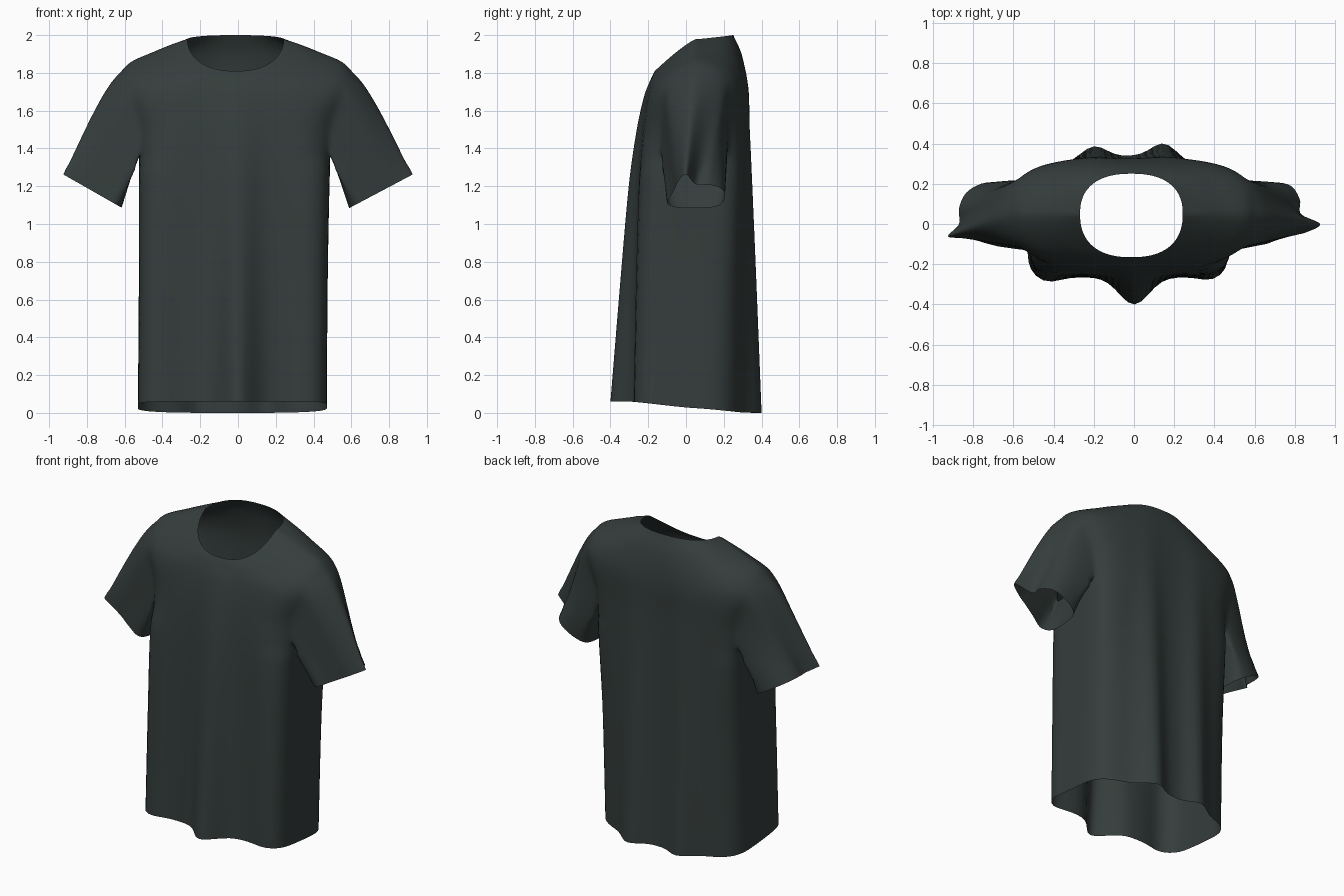
import bpy, bmesh, math
from mathutils import Vector

if "Cube" in bpy.data.objects:
    bpy.data.objects.remove(bpy.data.objects["Cube"])

NT, SUB = 96, 8          # columns around, rows between key rings
HALF = 9                 # armhole half width in columns
YC = 0.05


def cr(p0, p1, p2, p3, t):
    return 0.5 * (2 * p1 + (p2 - p0) * t + (2 * p0 - 5 * p1 + 4 * p2 - p3) * t * t
                  + (3 * p1 - p0 - 3 * p2 + p3) * t ** 3)


def bump(x, c, w):
    return math.exp(-((x - c) / w) ** 2)


# Key rings: centre x, half width, front y, back y, z front/side/back,
# squareness front/back, fold depth
KEYS = [
    (-.030, .500, -.265, .315, .06, .025, .00, 8, 3.2, 1.0),
    (-.025, .500, -.260, .315, .70, .70, .70, 7, 3.8, .65),
    (-.020, .505, -.250, .315, 1.20, 1.22, 1.20, 6, 5, .40),
    (-.015, .515, -.235, .318, 1.48, 1.53, 1.50, 4, 5, .22),
    (-.008, .605, -.210, .322, 1.67, 1.81, 1.72, 3, 3.4, .10),
    (-.010, .440, -.187, .297, 1.765, 1.912, 1.89, 2.5, 2.5, .0),
    (-.013, .255, -.165, .250, 1.81, 1.978, 2.00, 2.4, 2.4, .0),
]


def ring_point(key, k):
    xc, xr, yf, yb, zf, zs, zb, ef, eb, fold = key
    t = 2 * math.pi * k / NT
    c, s = math.cos(t), math.sin(t)
    e = ef if s < 0 else eb
    r = (abs(c) ** e + abs(s) ** e) ** (-1 / e)
    c, s = c * r, s * r
    x = xc + xr * c
    w = fold * abs(s) ** 3
    if s < 0:
        y = YC + (YC - yf) * s
        y -= w * (.135 * bump(x, 0, .105) + .03 * bump(x, -.44, .09) + .022 * bump(x, .39, .08))
    else:
        y = YC + (yb - YC) * s
        y += w * (.09 * bump(x, .15, .095) + .075 * bump(x, -.2, .095) + .02 * bump(x, -.02, .1))
    z = zs + ((zf if s < 0 else zb) - zs) * abs(s) ** 1.2
    return Vector((x, y, z))


bm = bmesh.new()

# Torso: smooth loft through the key rings
rows = []
n = len(KEYS)
for i in range(n - 1):
    for j in range(SUB + (i == n - 2)):
        row = []
        for k in range(NT):
            p = [ring_point(KEYS[min(max(q, 0), n - 1)], k) for q in (i - 1, i, i + 1, i + 2)]
            row.append(bm.verts.new(cr(*p, j / SUB)))
        rows.append(row)

R0, R1 = 2 * SUB + 4, 4 * SUB    # armhole bottom and top rows


def in_armhole(r, k):
    return R0 <= r < R1 and any(-HALF <= d < HALF for d in (k, k - NT, k - NT // 2))


for r in range(len(rows) - 1):
    for k in range(NT):
        if not in_armhole(r, k):
            k2 = (k + 1) % NT
            bm.faces.new((rows[r][k], rows[r][k2], rows[r + 1][k2], rows[r + 1][k]))

# Sleeves: loft from each armhole edge to a creased cuff (under, back, tip, front)
RIGHT = [(.59, .06), (.61, .17), (.69, .205), (.78, .19), (.825, .12), (.83, .05),
         (.925, 0), (.86, -.04), (.78, -.06), (.71, -.08), (.64, -.10), (.595, -.05)]
LEFT = [(-.62, .08), (-.65, .19), (-.74, .205), (-.83, .16), (-.87, .08), (-.87, 0),
        (-.925, -.06), (-.86, -.07), (-.79, -.08), (-.72, -.10), (-.65, -.11), (-.62, -.05)]


def sleeve(k0, side, cuff, x0, z0, slope):
    col = lambda d: (k0 + side * d) % NT
    loop = [rows[R0][col(d)] for d in range(0, HALF)]
    loop += [rows[r][col(HALF)] for r in range(R0, R1)]
    loop += [rows[R1][col(d)] for d in range(HALF, -HALF, -1)]
    loop += [rows[r][col(-HALF)] for r in range(R1, R0, -1)]
    loop += [rows[R0][col(d)] for d in range(-HALF, 0)]
    m = len(loop)
    dist = [0.0]
    for i in range(m):
        dist.append(dist[-1] + (loop[(i + 1) % m].co - loop[i].co).length)
    pts = [Vector((x, y, z0 + slope * (abs(x) - x0))) for x, y in cuff]
    target = []
    for i in range(m):
        f = dist[i] / dist[-1] * len(pts)
        a = int(f)
        target.append(cr(*[pts[(a + q) % len(pts)] for q in (-1, 0, 1, 2)], f - a))
    start = [v.co.copy() for v in loop]
    prev, steps = loop, 20
    for s in range(1, steps + 1):
        w = s / steps
        cur = []
        for i in range(m):
            p = start[i].lerp(target[i], w)
            # rounded shoulder
            top = max(0, -math.cos(2 * math.pi * dist[i] / dist[-1]))
            b = math.sin(math.pi * w ** .6) * top
            p += Vector((side * .015, 0, .03)) * b
            cur.append(bm.verts.new(p))
        for i in range(m):
            j = (i + 1) % m
            bm.faces.new((prev[i], prev[j], cur[j], cur[i]))
        prev = cur


sleeve(0, 1, RIGHT, .60, 1.09, .53)
sleeve(NT // 2, -1, LEFT, .64, 1.10, .57)

bmesh.ops.delete(bm, geom=[v for v in bm.verts if not v.link_faces], context='VERTS')
# Soften the shoulder and armhole seams
soft = [v for v in bm.verts if not v.is_boundary and v.co.z > 1.3 and abs(v.co.x) > .35]
for _ in range(6):
    bmesh.ops.smooth_vert(bm, verts=soft, factor=.5, use_axis_x=True, use_axis_y=True, use_axis_z=True)
bmesh.ops.recalc_face_normals(bm, faces=bm.faces)
# Make sure the chest faces forward
bm.faces.ensure_lookup_table()
chest = min(bm.faces, key=lambda f: (f.calc_center_median() - Vector((0, -.3, 1))).length)
if chest.normal.y > 0:
    bmesh.ops.reverse_faces(bm, faces=bm.faces)
for f in bm.faces:
    f.smooth = True

mesh = bpy.data.meshes.new("shirt")
bm.to_mesh(mesh)
bm.free()
shirt = bpy.data.objects.new("shirt", mesh)
bpy.context.collection.objects.link(shirt)

# Dark grey-green cloth
cloth = bpy.data.materials.new("dark grey green cloth")
cloth.diffuse_color = (.035, .047, .045, 1)
cloth.use_nodes = True
cloth.node_tree.nodes["Principled BSDF"].inputs["Base Color"].default_value = cloth.diffuse_color
mesh.materials.append(cloth)
